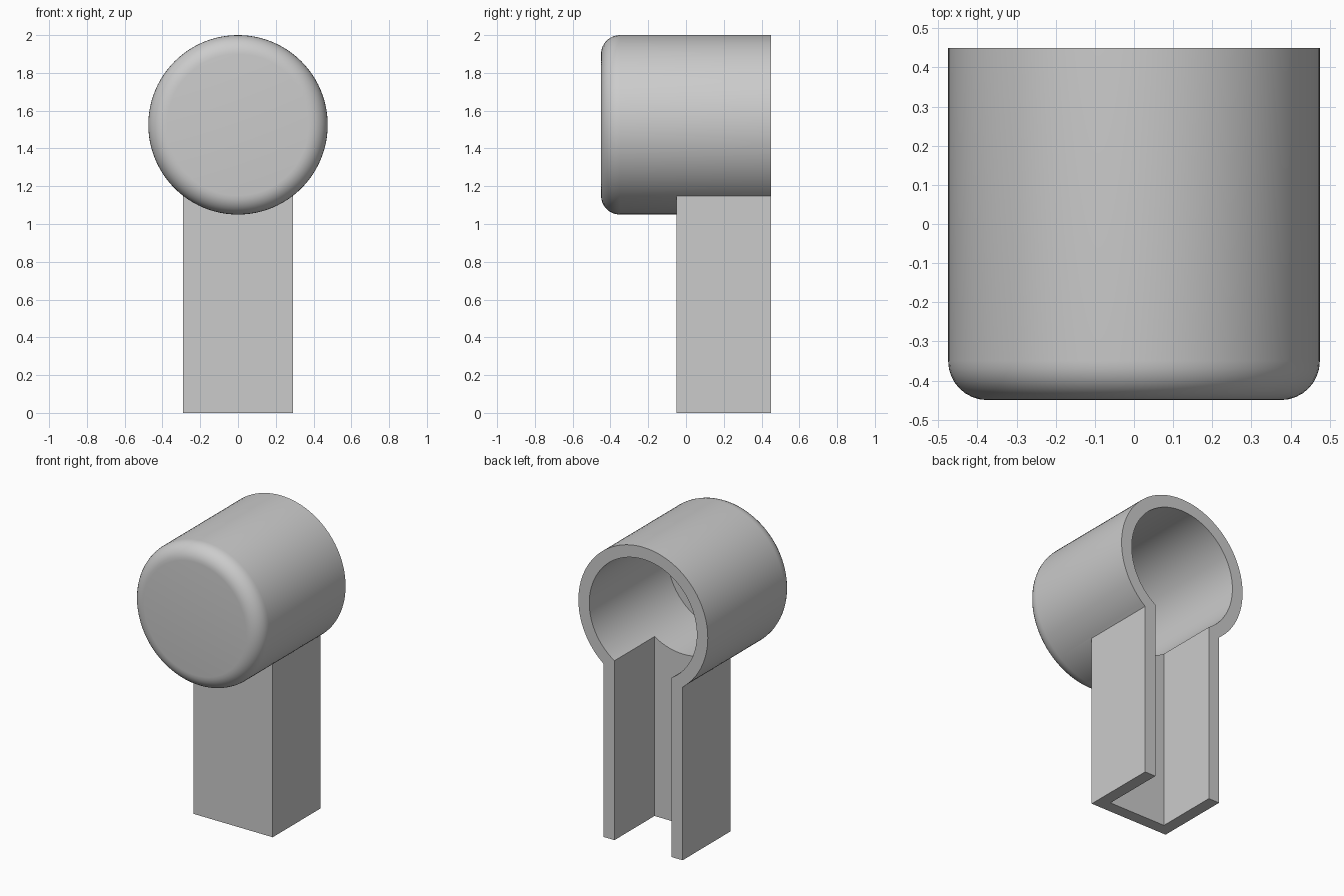
import bpy, bmesh
from math import pi, radians
from mathutils import Matrix, Vector

if "Cube" in bpy.data.objects:
    bpy.data.objects.remove(bpy.data.objects["Cube"])

R, WALL, FILLET = 0.475, 0.08, 0.1     # barrel radius, wall thickness, front rounding
FRONT, BACK, AXIS_Z = -0.45, 0.45, 1.525
STEM_X, STEM_Y = 0.29, -0.05           # stem half width, stem front plane


def finish(name, bm):
    bmesh.ops.recalc_face_normals(bm, faces=bm.faces)
    mesh = bpy.data.meshes.new(name)
    bm.to_mesh(mesh)
    bm.free()
    ob = bpy.data.objects.new(name, mesh)
    bpy.context.collection.objects.link(ob)
    return ob


def barrel(name, radius, y0, y1, fillet=0):
    bm = bmesh.new()
    place = Matrix.Translation((0, (y0 + y1) / 2, AXIS_Z)) @ Matrix.Rotation(pi / 2, 4, 'X')
    bmesh.ops.create_cone(bm, cap_ends=True, segments=96, radius1=radius,
                          radius2=radius, depth=y1 - y0, matrix=place)
    if fillet:
        rim = [e for e in bm.edges if all(abs(v.co.y - y0) < 1e-4 for v in e.verts)]
        bmesh.ops.bevel(bm, geom=rim, offset=fillet, offset_type='OFFSET',
                        segments=8, profile=0.5, affect='EDGES')
    return finish(name, bm)


def box(name, half_x, y0, y1, z0, z1):
    bm = bmesh.new()
    size = Matrix.Diagonal((2 * half_x, y1 - y0, z1 - z0, 1))
    bmesh.ops.create_cube(bm, size=1, matrix=Matrix.Translation(
        (0, (y0 + y1) / 2, (z0 + z1) / 2)) @ size)
    return finish(name, bm)


def combine(target, other, operation):
    mod = target.modifiers.new(operation, 'BOOLEAN')
    mod.operation, mod.solver, mod.object = operation, 'EXACT', other
    bpy.context.view_layer.objects.active = target
    bpy.ops.object.modifier_apply(modifier=mod.name)
    bpy.data.objects.remove(other)


# Outer body: round-nosed barrel joined to the square stem
housing = barrel("keyhole_housing", R, FRONT, BACK, FILLET)
combine(housing, box("stem", STEM_X, STEM_Y, BACK, 0, 1.3), 'UNION')

# Hollow: bore open at the back, channel open at the back and bottom
combine(housing, barrel("bore", R - WALL, FRONT + WALL, BACK + 0.2), 'DIFFERENCE')
combine(housing, box("channel", STEM_X - WALL, STEM_Y + WALL, BACK + 0.1, -0.1, 1.3), 'DIFFERENCE')

# Smooth round surfaces, crisp edges
housing.select_set(True)
bpy.context.view_layer.objects.active = housing
bpy.ops.object.shade_smooth_by_angle(angle=radians(30))
